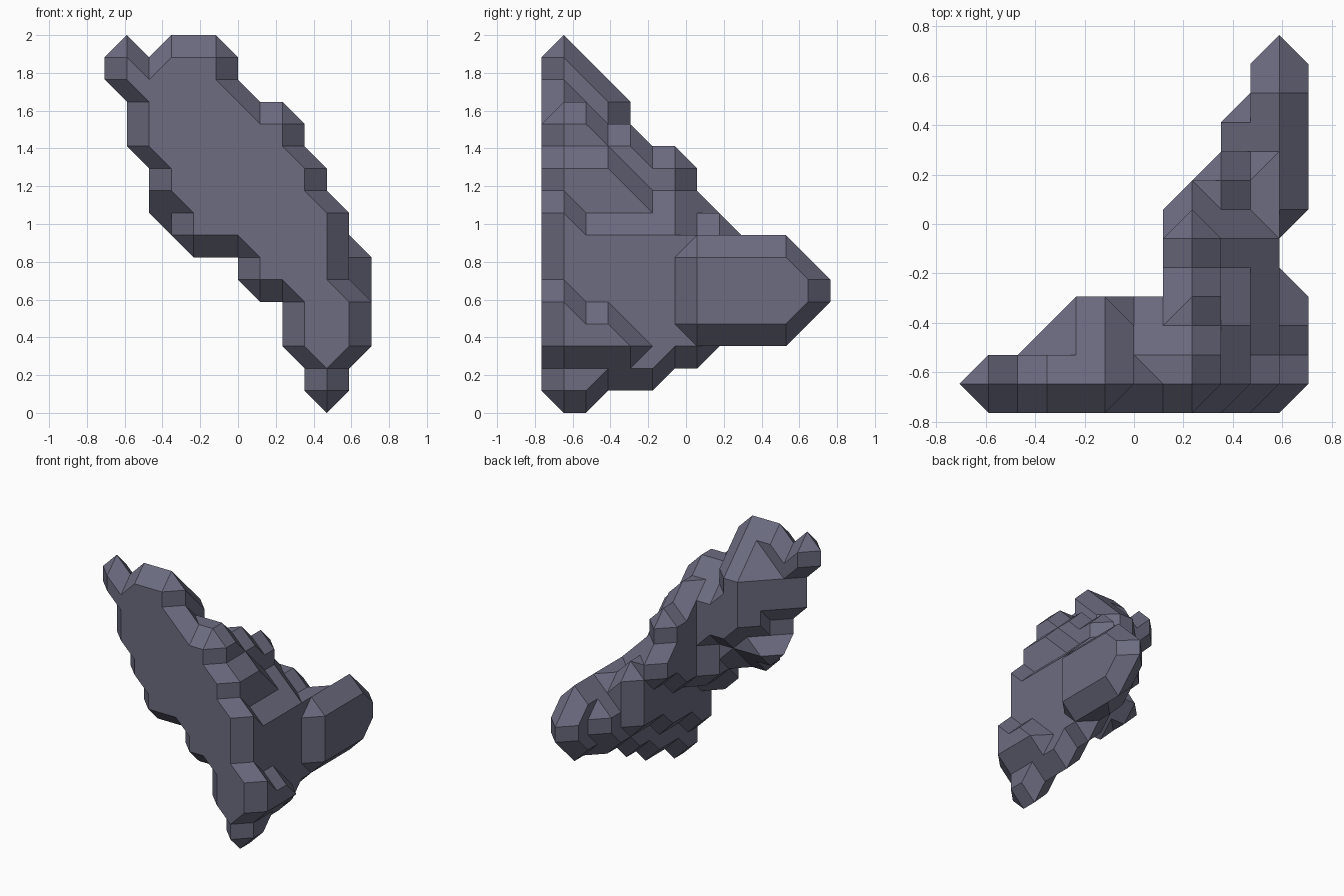
import bpy
import bmesh
import math
from itertools import product
from mathutils import Vector

UNIT = 2 / 17
CORNERS = list(product((0, 1), repeat=3))

if "Cube" in bpy.data.objects:
    bpy.data.objects.remove(bpy.data.objects["Cube"], do_unlink=True)

# Upright slices of the rock from right to left; each slice lists the
# (bottom, top) height of its columns, going from front to back.
front_slab = {
    -5: [(15, 16)],
    -4: [(12, 15)],
    -3: [(10, 16), (12, 14)],
    -2: [(8, 16), (9, 15), (11, 14)],
    -1: [(8, 16), (9, 15), (10, 14)],
    0: [(8, 14), (8, 13), (10, 12)],
    1: [(6, 13), (7, 13), (7, 12)],
}
back_knob = {-3: [None, (9, 9)]}
side_wall = {
    2: [(6, 13), (6, 13), (7, 12), (7, 12), (7, 11), (8, 11), (8, 9)],
    3: [(3, 11), (3, 11), (4, 11), (4, 10), (4, 9), (5, 9), (5, 8), (5, 8)],
    4: [(1, 9), (1, 8)] + [(2, 8)] * 3 + [(3, 8), (3, 7), (4, 7), (4, 6), (5, 6)],
    5: [(3, 5), (3, 4), (3, 4), (3, 3)] + [None] * 2 + [(4, 7)] * 5 + [(5, 6)],
}


def fill(slices):
    """Lattice points inside the columns of every slice."""
    return {(x, j, z)
            for x, columns in slices.items()
            for j, span in enumerate(columns, 1) if span
            for z in range(span[0], span[1] + 1)}


def ordered(points, axis):
    """Points of a lattice square in order around their centre."""
    centre = sum((Vector(p) for p in points), Vector()) / len(points)
    a, b = [k for k in range(3) if k != axis]
    return sorted(points, key=lambda p: math.atan2(p[b] - centre[b], p[a] - centre[a]))


def cell_corners(cell, solid):
    """Corners of a cell that are solid or share a cell edge with a solid one."""
    kept = set()
    for corner in CORNERS:
        p = tuple(c + d for c, d in zip(cell, corner))
        if p in solid:
            kept.add(p)
            for k in range(3):
                q = list(p)
                q[k] = cell[k] + 1 - corner[k]
                kept.add(tuple(q))
    return kept


def slanted_faces(points):
    """Triangles of the convex hull that do not lie on the cell's sides."""
    hull = bmesh.new()
    for p in sorted(points):
        hull.verts.new(p)
    bmesh.ops.convex_hull(hull, input=hull.verts[:])
    result = []
    for face in hull.faces:
        tri = [tuple(round(c) for c in v.co) for v in face.verts]
        if all(len({p[k] for p in tri}) > 1 for k in range(3)):
            result.append(tri)
    hull.free()
    return result


def side_faces(sides, axis):
    """Visible part of the square between two neighbouring cells."""
    sides = sorted(sides, key=lambda s: len(s[0]), reverse=True)
    if len(sides) == 1:
        return [(ordered(sides[0][0], axis), sides[0][1])]
    big, small = sides
    if big[0] == small[0]:
        return []
    if len(big[0]) > len(small[0]):
        loop = ordered(big[0], axis)
        i = next(n for n, p in enumerate(loop) if p not in small[0])
        return [([loop[i - 1], loop[i], loop[(i + 1) % len(loop)]], big[1])]
    return [(ordered(s[0], axis), s[1]) for s in sides]


def chamfered_skin(solid):
    """Outer faces, each paired with a point on its inner side."""
    cells = {tuple(c - d for c, d in zip(p, corner)) for p in solid for corner in CORNERS}
    faces, squares = [], {}
    for cell in sorted(cells):
        kept = cell_corners(cell, solid)
        inner = sum((Vector(p) for p in kept), Vector()) / len(kept)
        faces += [(tri, inner) for tri in slanted_faces(kept)]
        for axis, step in product(range(3), (0, 1)):
            level = cell[axis] + step
            side = frozenset(p for p in kept if p[axis] == level)
            if len(side) > 2:
                base = list(cell)
                base[axis] = level
                squares.setdefault((tuple(base), axis), []).append((side, inner))
    for (base, axis), sides in squares.items():
        faces += side_faces(sides, axis)
    return faces


def build(name, solid, material):
    bm = bmesh.new()
    verts = {}
    for loop, inner in chamfered_skin(solid):
        a, b, c = (Vector(p) for p in loop[:3])
        if (b - a).cross(c - a).dot(a - inner) < 0:
            loop = loop[::-1]
        for p in loop:
            if p not in verts:
                x, j, z = p
                verts[p] = bm.verts.new((x * UNIT, (j - 6.5) * UNIT, z * UNIT))
        corners = [verts[p] for p in loop]
        if not bm.faces.get(corners):
            bm.faces.new(corners)
    # merge coplanar facets into broad planes
    bmesh.ops.dissolve_limit(bm, angle_limit=math.radians(1),
                             verts=bm.verts[:], edges=bm.edges[:])
    mesh = bpy.data.meshes.new(name)
    bm.to_mesh(mesh)
    bm.free()
    mesh.materials.append(material)
    obj = bpy.data.objects.new(name, mesh)
    bpy.context.scene.collection.objects.link(obj)
    return obj


# One slate colour for the whole rock
slate = bpy.data.materials.new("slate_grey")
slate.use_nodes = True
colour = (0.15, 0.15, 0.22, 1)
slate.diffuse_color = colour
slate.node_tree.nodes["Principled BSDF"].inputs["Base Color"].default_value = colour

build("rock_shard", fill(front_slab) | fill(back_knob) | fill(side_wall), slate)
